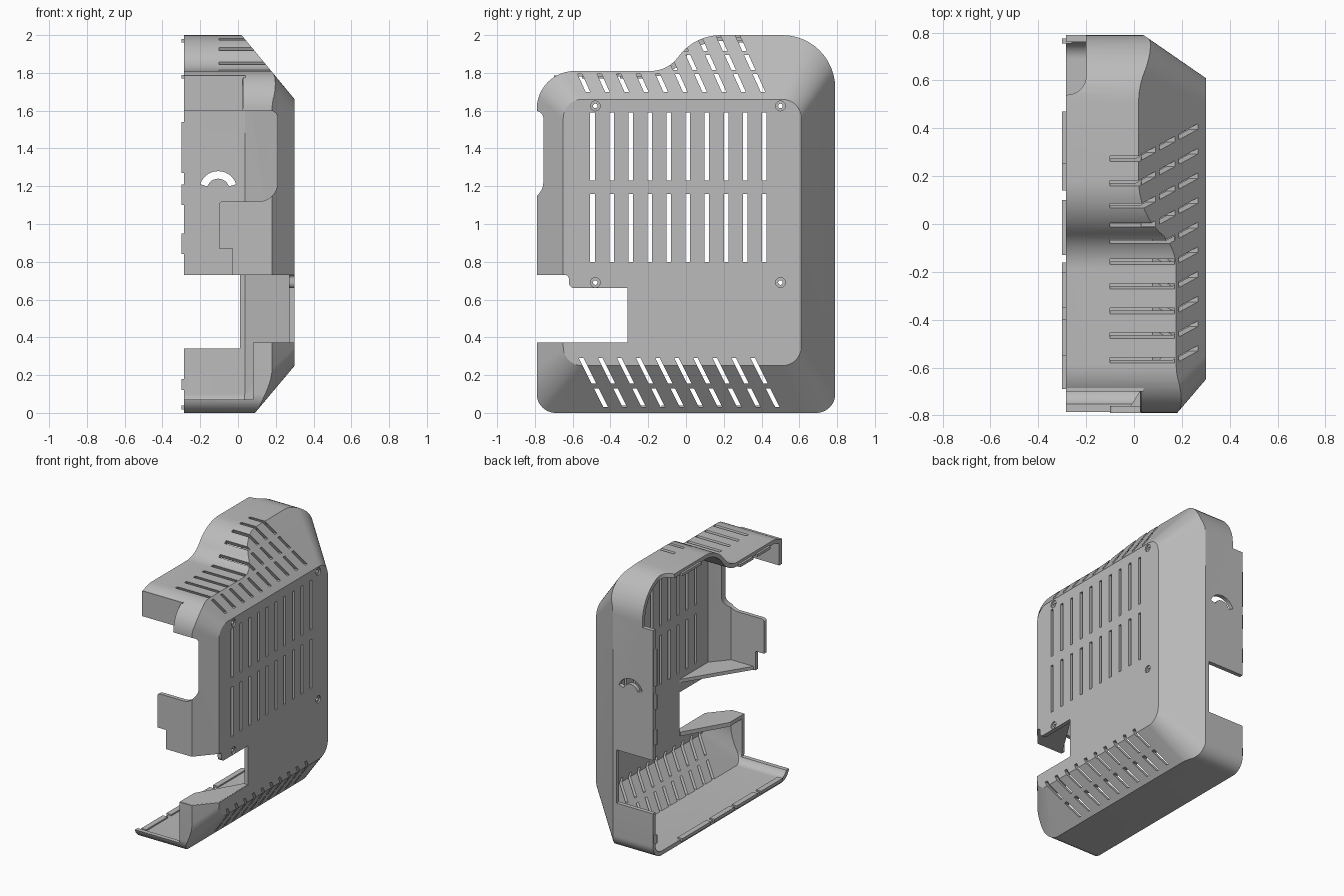
import bpy, bmesh, math
from mathutils import Vector

if "Cube" in bpy.data.objects:
    bpy.data.objects.remove(bpy.data.objects["Cube"], do_unlink=True)

grey = bpy.data.materials.new("plain grey")
grey.use_nodes = True
grey.diffuse_color = (0.5, 0.5, 0.5, 1)
grey.node_tree.nodes["Principled BSDF"].inputs["Base Color"].default_value = (0.5, 0.5, 0.5, 1)

WALL = 0.03
RIM = -0.285


def corner(pts, i):
    """Unit directions to both neighbours, half angle and convexity."""
    p, a, b = (Vector(pts[j % len(pts)][:2]) for j in (i, i - 1, i + 1))
    d1, d2 = (a - p).normalized(), (b - p).normalized()
    return p, d1, d2, d1.angle(d2) / 2, d2.cross(d1) > 0


def inset(pts, t):
    """Move a counter-clockwise outline inwards, keeping fillets concentric."""
    out = []
    for i, q in enumerate(pts):
        p, d1, d2, half, convex = corner(pts, i)
        s = t if convex else -t
        p = p + (d1 + d2).normalized() * s / math.sin(half)
        out.append((p.x, p.y, q[2] - s))
    return out


def fillet(pts, steps=12):
    """Round each (a, b, radius) corner."""
    out = []
    for i, q in enumerate(pts):
        p, d1, d2, half, _ = corner(pts, i)
        if len(q) < 3 or q[2] <= 0:
            out.append(p)
            continue
        r = q[2]
        c = p + (d1 + d2).normalized() * r / math.sin(half)
        v1 = p + d1 * r / math.tan(half) - c
        v2 = p + d2 * r / math.tan(half) - c
        sweep = v1.angle(v2)
        for k in range(steps + 1):
            f = k / steps
            w = v1 * math.sin((1 - f) * sweep) + v2 * math.sin(f * sweep)
            out.append(c + w / math.sin(sweep))
    return out


def place(p, axis, h):
    a, b = p[0], p[1]
    return {"x": (h, a, b), "y": (a, h, b), "z": (a, b, h)}[axis]


def add_loft(bm, low, high, axis, h1, h2):
    va = [bm.verts.new(place(p, axis, h1)) for p in low]
    vb = [bm.verts.new(place(p, axis, h2)) for p in high]
    n = len(va)
    faces = [bm.faces.new(va), bm.faces.new(vb)]
    faces += [bm.faces.new((va[i], va[(i + 1) % n], vb[(i + 1) % n], vb[i])) for i in range(n)]
    bmesh.ops.recalc_face_normals(bm, faces=faces)


def make(name, solids):
    """Each solid is (low outline, high outline, axis, start, end)."""
    bm = bmesh.new()
    for s in solids:
        add_loft(bm, *s)
    me = bpy.data.meshes.new(name)
    bm.to_mesh(me)
    bm.free()
    me.materials.append(grey)
    ob = bpy.data.objects.new(name, me)
    bpy.context.scene.collection.objects.link(ob)
    return ob


def prism(pts, axis, h1, h2):
    return (pts, pts, axis, h1, h2)


def box(x1, x2, y1, y2, z1, z2):
    return prism([(x1, y1), (x2, y1), (x2, y2), (x1, y2)], "z", z1, z2)


def boolean(ob, tool, kind):
    """Apply a boolean and discard the tool."""
    m = ob.modifiers.new(kind, "BOOLEAN")
    m.operation, m.object, m.solver = kind, tool, "EXACT"
    m.use_self = kind == "DIFFERENCE"
    dg = bpy.context.evaluated_depsgraph_get()
    me = bpy.data.meshes.new_from_object(ob.evaluated_get(dg))
    ob.modifiers.clear()
    ob.data = me
    bpy.data.objects.remove(tool, do_unlink=True)


# Side outline, and the flat panel which widens down sloping sides
outline = [(-0.79, 0, 0.1), (0.79, 0, 0.1), (0.79, 2, 0.28), (0.05, 2, 0.28),
           (-0.1, 1.81, 0.18), (-0.79, 1.81, 0.2)]


def panel(grow, r):
    y1, y2 = -0.65 - 1.17 * grow, 0.61 + 0.69 * grow
    z1, z2 = 0.25 - 1.19 * grow, 1.66 + 1.21 * grow
    return [(y1, z1, r), (y2, z1, r), (y2, z2, r), (y1, z2, r)]


def body(name, t, start):
    ob = make(name, [prism(fillet(inset(outline, t)), "x", start, 0.5)])
    k = t / 3
    wide, flat = inset(panel(0.7, 0.25), k), inset(panel(0, 0.1), k)
    boolean(ob, make("slopes", [(fillet(wide), fillet(flat), "x", -0.4 - t, 0.3 - t)]), "INTERSECT")
    return ob


shell = body("cover_shell", 0, RIM)
boolean(shell, body("cavity", WALL, -0.38), "DIFFERENCE")


# Vent slots
def slot(y, z, z1, z2, lean, x1, x2, w=0.012):
    lo, hi = y + lean * (z1 - z), y + lean * (z2 - z)
    return prism([(lo - w, z1), (lo + w, z1), (hi + w, z2), (hi - w, z2)], "x", x1, x2)


vents, top_vents = [], []
for i in range(10):
    y = -0.495 + i * 0.101
    vents += [slot(y, 0, a, a + 0.36, 0, 0.2, 0.4) for a in (0.8, 1.23)]
    vents += [slot(y - 0.06, 0.29, a, b, -0.5, 0.05, 0.4) for a, b in ((0.03, 0.13), (0.155, 0.29))]
    y = -0.54 + i * 0.103
    vents += [slot(y, 1.745, a, b, -0.45, 0.0, 0.4)
              for a, b in ((1.7, 1.795), (1.815, 1.895), (1.915, 1.985))[:1 if i < 5 else 3]]
    top_vents.append(slot(y, 1.745, 1.77, 2.1, -0.45, -0.1, 0.17 if i < 6 else 0.03))
boolean(shell, make("vent_cutter", vents), "DIFFERENCE")
boolean(shell, make("top_vent_cutter", top_vents), "DIFFERENCE")


# Screw holes with a shallow seat
def disc(y, z, r):
    return [(y + r * math.cos(a * math.pi / 12), z + r * math.sin(a * math.pi / 12)) for a in range(24)]


spots = [(y, z) for y in (-0.48, 0.5) for z in (0.69, 1.625)]
boolean(shell, make("seat_cutter", [prism(disc(y, z, 0.026), "x", 0.29, 0.4) for y, z in spots]), "DIFFERENCE")
boolean(shell, make("hole_cutter", [prism(disc(y, z, 0.012), "x", 0.2, 0.4) for y, z in spots]), "DIFFERENCE")

# Openings: front window, side slot, tray front, back notch, back corner, recess, arched hole
window = fillet([(-0.5, 0.72), (-0.03, 0.72), (-0.03, 0.87), (-0.1, 0.87), (-0.1, 1.12, 0.02),
                 (0.21, 1.12, 0.1), (0.21, 1.6, 0.04), (-0.5, 1.6)])
side_slot = fillet([(-1, 0.372), (-0.31, 0.372), (-0.31, 0.66), (-0.62, 0.66, 0.03),
                    (-0.62, 0.73, 0.02), (-1, 0.73)])
arc = [math.radians(18 + 12 * k) for k in range(13)]
arch = [(-0.105 + r * math.cos(a), 1.18 + r * math.sin(a))
        for r, angles in ((0.1, arc), (0.06, arc[::-1])) for a in angles]
openings = {
    "window": prism(window, "y", -1, -0.6),
    "side_slot": prism(side_slot, "x", -0.5, 0.5),
    "tray_front": box(-0.5, 0.08, -1, -0.68, 0.07, 0.4),
    "back_notch": box(-0.5, 0.01, 0.6, 1, 0.34, 0.73),
    "back_corner": prism(fillet([(-0.5, 0.54), (-0.2, 0.54, 0.08), (-0.2, 1), (-0.5, 1)]), "z", 1.68, 2.2),
    "recess": box(-0.5, 0.03, -1, -0.7, 1.55, 1.85),
    "arched_hole": prism(arch, "y", 0.7, 0.9),
}
for name, solid in openings.items():
    boolean(shell, make(name, [solid]), "DIFFERENCE")

# Recessed lip under the top, with its side cheek
lip = make("recessed_lip", [box(RIM, 0.04, -0.7, -0.67, 1.6, 1.785)])
cheek_side = [(-0.67, 1.6), (-0.785, 1.6), (-0.76, 1.7), (-0.7, 1.77), (-0.67, 1.78)]
cheek = make("lip_cheek", [prism(cheek_side, "x", 0.025, 0.05)])

# Shelves closing the side slot
lower = [(0.08, -0.785), (0.18, -0.785), (0.295, -0.65), (0.295, -0.31), (0.26, -0.31), (0.08, -0.62)]
upper = [(-0.03, -0.785), (0.18, -0.785), (0.27, -0.68), (0.27, -0.31)]
lower_shelf = make("lower_shelf", [prism(lower, "z", 0.343, 0.373)])
upper_shelf = make("upper_shelf", [prism(upper, "z", 0.73, 0.755)])

# Snap tabs along the open rim
tabs = [box(-0.3, -0.26, 0.755, 0.775, a, b)
        for a, b in ((0.12, 0.18), (0.84, 0.95), (1.1, 1.21), (1.27, 1.54))]
for a, b in ((-0.69, -0.44), (-0.4, -0.16), (-0.13, 0.1), (0.14, 0.47)):
    tabs.append(box(-0.3, -0.26, a, b, 0.018, 0.04))
tabs += [box(-0.3, -0.26, a, b, 1.77, 1.79) for a, b in ((-0.55, -0.4), (-0.35, -0.2))]
tabs.append(box(-0.3, -0.26, 0.25, 0.47, 1.96, 1.98))
snap_tabs = make("snap_tabs", tabs)

# Smooth curved walls, keep edges sharp
bpy.ops.object.select_all(action="DESELECT")
shell.select_set(True)
bpy.context.view_layer.objects.active = shell
bpy.ops.object.shade_smooth_by_angle(angle=math.radians(25))
